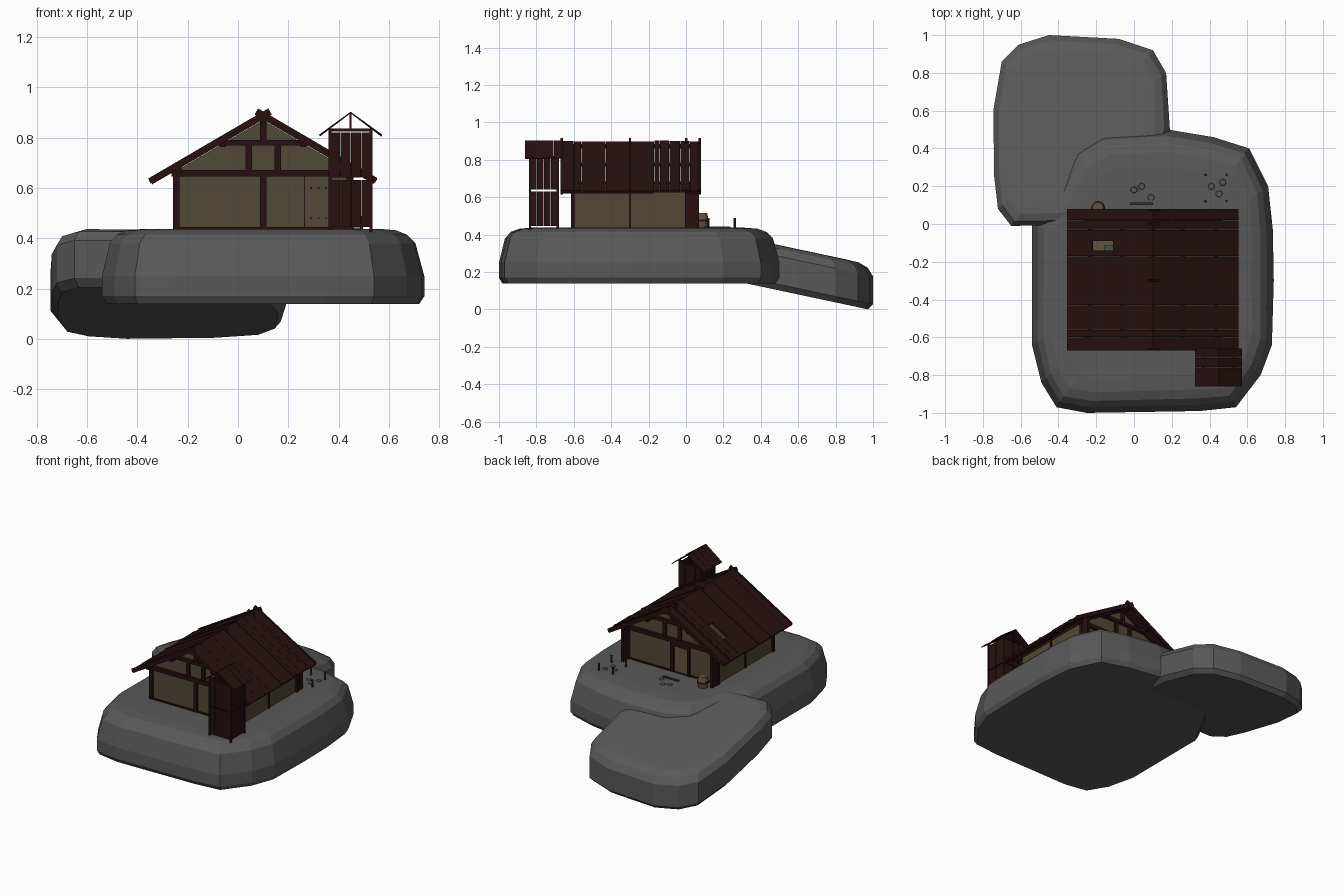
import bpy, bmesh, math, random
from mathutils import Vector, Matrix

if "Cube" in bpy.data.objects:
    bpy.data.objects.remove(bpy.data.objects["Cube"])

random.seed(4)


def mat(name, rgb):
    m = bpy.data.materials.new(name)
    m.diffuse_color = (*rgb, 1)
    m.use_nodes = True
    m.node_tree.nodes["Principled BSDF"].inputs["Base Color"].default_value = m.diffuse_color
    return m


ROCK = mat("grey_rock", (0.1, 0.1, 0.1))
WALL = mat("tan_plaster", (0.085, 0.067, 0.038))
DARK = mat("dark_red_wood", (0.021, 0.005, 0.005))
PALE = mat("pale_wood", (0.13, 0.085, 0.05))
CLOTH = mat("blue_grey_cloth", (0.06, 0.08, 0.09))
STAKE = mat("grey_stake_wood", (0.035, 0.032, 0.03))


def finish(name, bm, m):
    bmesh.ops.recalc_face_normals(bm, faces=bm.faces)
    me = bpy.data.meshes.new(name)
    bm.to_mesh(me)
    bm.free()
    me.materials.append(m)
    ob = bpy.data.objects.new(name, me)
    bpy.context.collection.objects.link(ob)
    return ob


def box(name, x0, x1, y0, y1, z0, z1, m):
    bm = bmesh.new()
    bmesh.ops.create_cube(bm, size=1)
    for v in bm.verts:
        v.co = Vector(((x0 + x1) / 2 + v.co.x * (x1 - x0),
                       (y0 + y1) / 2 + v.co.y * (y1 - y0),
                       (z0 + z1) / 2 + v.co.z * (z1 - z0)))
    return finish(name, bm, m)


def prism(name, pts, y0, y1, m):
    """Extrude an xz outline along y."""
    bm = bmesh.new()
    f = bm.faces.new([bm.verts.new((x, y0, z)) for x, z in pts])
    r = bmesh.ops.extrude_face_region(bm, geom=[f])
    for v in r["geom"]:
        if isinstance(v, bmesh.types.BMVert):
            v.co.y = y1
    return finish(name, bm, m)


def slope(name, a, b, t, y0, y1, m):
    """Sloping slab from a to b in xz, t thick below the line."""
    d = Vector((b[0] - a[0], b[1] - a[1])).normalized()
    n = Vector((-d.y, d.x))
    if n.y > 0:
        n = -n
    n *= t
    prism(name, [a, b, (b[0] + n.x, b[1] + n.y), (a[0] + n.x, a[1] + n.y)], y0, y1, m)


def cyl(name, x, y, z0, z1, r0, r1, m, seg=10):
    bm = bmesh.new()
    bmesh.ops.create_cone(bm, cap_ends=True, segments=seg, radius1=r0, radius2=r1, depth=z1 - z0,
                          matrix=Matrix.Translation((x, y, (z0 + z1) / 2)))
    return finish(name, bm, m)


def rock(name, outline, layers, tilt):
    """Stack inset copies of a plan outline; layers are (inset, z)."""
    cx = (min(p[0] for p in outline) + max(p[0] for p in outline)) / 2
    cy = (min(p[1] for p in outline) + max(p[1] for p in outline)) / 2
    bm = bmesh.new()
    rings = []
    for inset, z in layers:
        ring = []
        for x, y in outline:
            d = Vector((cx - x, cy - y)).normalized() * inset
            yy = y + d.y
            ring.append(bm.verts.new((x + d.x, yy, z + tilt * yy)))
        rings.append(ring)
    n = len(outline)
    for lo, hi in zip(rings, rings[1:]):
        for i in range(n):
            j = (i + 1) % n
            bm.faces.new((lo[i], lo[j], hi[j], hi[i]))
    bm.faces.new(rings[0])
    bm.faces.new(rings[-1])
    return finish(name, bm, ROCK)


# Rock slabs
rock("main_rock",
     [(-.54, -.64), (-.49, -.84), (-.41, -.97), (-.25, -1), (.35, -.99), (.54, -.97), (.67, -.8),
      (.73, -.64), (.74, -.3), (.735, -.03), (.71, .2), (.61, .4), (.42, .46), (.18, .5),
      (-.17, .48), (-.31, .4), (-.46, .15), (-.54, 0)],
     [(.02, .14), (0, .17), (0, .25), (.035, .38), (.07, .415), (.12, .432), (.2, .438)], 0)
rock("lower_rock",
     [(-.65, -.01), (-.72, .08), (-.74, .25), (-.745, .6), (-.7, .86), (-.61, .95), (-.45, 1),
      (-.08, .98), (.1, .92), (.17, .8), (.19, .5), (.12, .1), (.02, 0)],
     [(.03, .208), (0, .24), (0, .39), (.03, .43), (.08, .448), (.15, .45)], -.213)

# House shell
CX, RIDGE, PITCH, G = .1, .9, .583, .437
XL, XR, YF, YB = -.245, .445, -.6, 0


def roof_z(x):
    return RIDGE - abs(x - CX) * PITCH


for nm, y in (("front", YF), ("back", YB - .015)):
    prism(nm + "_wall", [(XL, G), (XR, G), (XR, roof_z(XR) - .03), (CX, RIDGE - .03),
                         (XL, roof_z(XL) - .03)], y, y + .015, WALL)
for nm, x in (("left", XL), ("right", XR - .015)):
    box(nm + "_wall", x, x + .015, YF, YB, G, .66, WALL)
box("floor", XL, XR, YF, YB, G - .01, G + .008, PALE)
box("bed", -.22, -.1, -.3, -.07, G, .49, PALE)
box("blanket", -.155, -.1, -.3, -.11, .49, .498, CLOTH)

# Timber frame on both gables
for nm, y0, y1 in (("front", YF - .015, YF + .005), ("back", YB - .005, YB + .015)):
    for x in (XL, CX, XR):
        box(nm + "_post", x - .013, x + .013, y0, y1, G, .65, DARK)
    box(nm + "_tie_beam", XL - .02, XR + .02, y0 - .005, y1 + .005, .645, .672, DARK)
    box(nm + "_collar_beam", CX - .175, CX + .175, y0 - .003, y1 + .003, .768, .79, DARK)
    for x in (CX - .058, CX + .058):
        box(nm + "_stud", x - .013, x + .013, y0, y1, .67, .77, DARK)
    box(nm + "_king_post", CX - .013, CX + .013, y0, y1, .79, .885, DARK)
    box(nm + "_foot_beam", XL, XR, y0 + .003, y1 - .003, G, .445, DARK)
for x0 in (XL - .008, XR - .012):
    for y in (YF, -.3):
        box("side_post", x0, x0 + .02, y - .006, y + .006, G, .66, DARK)
    box("porch_side_panel", x0, x0 + .02, YB, .07, G, .68, DARK)

# Front and back doors
box("front_door_edge", .263, .267, YF - .003, YF, G, .645, DARK)
box("back_door", -.02, .085, YB, YB + .008, .445, .625, PALE)
box("back_door_jamb", -.035, -.02, YB, YB + .018, G, .65, DARK)
box("back_door_lintel", -.035, .1, YB, YB + .018, .622, .65, DARK)
for x in (.29, .32, .35):
    for z in (.48, .6):
        box("front_nail", x - .003, x + .003, YF - .004, YF, z - .003, z + .003, DARK)

# Roof planks, with one broken plank leaving a hole
YR0, YR1 = -.67, .08
cuts = [YR0, -.6, -.56, -.43, -.3, -.17, -.14, -.09, -.03, .02, YR1]
for s in (-1, 1):
    end = .455 if s < 0 else .452
    for a, b in zip(cuts, cuts[1:]):
        lift = random.uniform(-.003, .003)
        spans = [(0, end)]
        if s < 0 and a == -.14:
            spans = [(0, .21), (.325, end)]
        for u, v in spans:
            slope("roof_plank", (CX + s * u, RIDGE - u * PITCH + lift),
                  (CX + s * v, RIDGE - v * PITCH + lift), .016, a + .001, b - .001, DARK)
    # Rafters crossing over the ridge
    for y in (YR0, -.305, YB - .005, YR1 - .012):
        slope("rafter", (CX - s * .02, RIDGE + .012 + .004), (CX + s * end, roof_z(CX + end) + .004),
              .028, y, y + .012, DARK)
    # Purlins
    for u in (.16, .335):
        z = RIDGE - u * PITCH - .032
        box("purlin", CX + s * u - .011, CX + s * u + .011, YR0 + .01, YR1 - .01, z - .011, z + .011, DARK)
box("ridge_beam", CX - .012, CX + .012, YR0 + .005, YR1 - .005, .86, .885, DARK)

# Plank tower beside the front corner
TX0, TX1, TY0, TY1 = .36, .535, -.84, -.68
TC = .4475
for x in (TX0, TX1 - .012):
    for y in (TY0, TY1 - .012):
        box("tower_post", x, x + .012, y, y + .012, .425, .835, DARK)
for z0, z1 in ((.445, .632), (.641, .82)):
    for i in range(4):
        w = (TX1 - TX0 - .01) / 4
        x = TX0 + .005 + i * w
        for y in (TY0 + .003, TY1 - .011):
            box("tower_plank", x + .001, x + w - .001, y, y + .008, z0, z1, DARK)
        w = (TY1 - TY0 - .01) / 4
        y = TY0 + .005 + i * w
        for x in (TX0 + .003, TX1 - .011):
            box("tower_plank", x, x + .008, y + .001, y + w - .001, z0, z1, DARK)
for y in (TY0, TY1 - .01):
    box("tower_top_rail", TX0, TX1, y, y + .01, .825, .837, DARK)
    box("tower_king_post", TC - .004, TC + .004, y, y + .01, .83, .897, DARK)
for s in (-1, 1):
    for i in range(4):
        y = -.86 + i * .051
        slope("tower_roof_plank", (TC, .903), (TC + s * .125, .81 + random.uniform(-.003, .003)),
              .005, y, y + .049, DARK)

# Yard items behind the house
cyl("barrel_base", -.19, .085, .435, .475, .03, .036, PALE, 12)
cyl("barrel_top", -.19, .085, .475, .515, .036, .028, PALE, 12)
cyl("barrel_hoop", -.19, .085, .47, .48, .037, .037, DARK, 12)
for x in (.38, .49):
    for y in (.12, .26):
        cyl("stake", x, y, .42, .488, .007, .006, STAKE, 6)
for x, y in ((0, .18), (.04, .2), (.09, .14), (.41, .2), (.45, .16), (.47, .22)):
    cyl("flat_stone", x, y, .425, .443, .025, .016, ROCK, 7)
box("fallen_plank", -.02, .1, .1, .115, .436, .446, STAKE)
